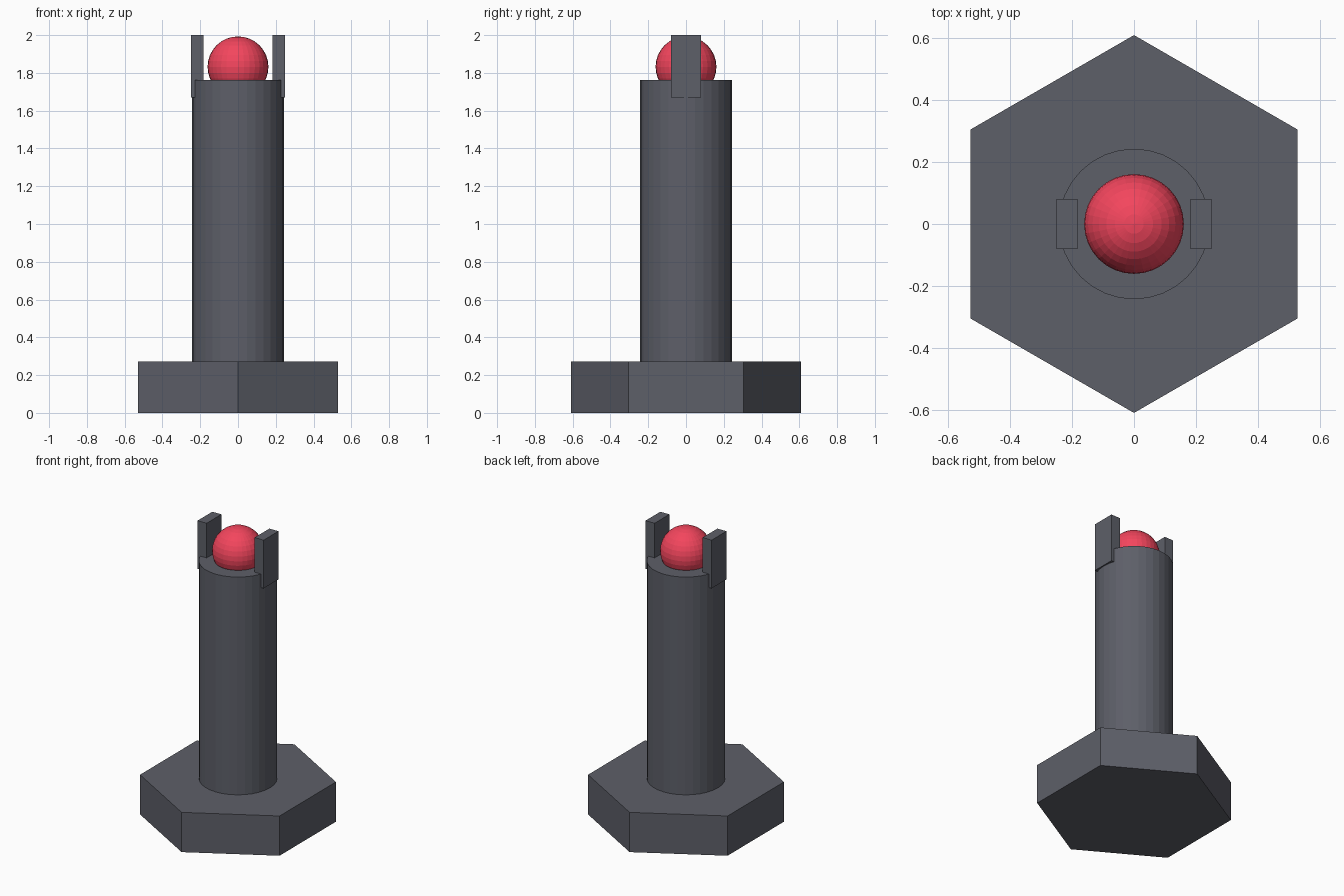
import bpy

if "Cube" in bpy.data.objects:
    bpy.data.objects.remove(bpy.data.objects["Cube"])


def material(name, color):
    mat = bpy.data.materials.new(name)
    mat.diffuse_color = color
    mat.use_nodes = True
    mat.node_tree.nodes["Principled BSDF"].inputs["Base Color"].default_value = mat.diffuse_color
    return mat


dark = material("dark_metal", (0.11, 0.115, 0.14, 1))
red = material("red_glow", (0.9, 0.06, 0.11, 1))


def finish(name, mat):
    obj = bpy.context.object
    obj.name = name
    obj.data.materials.append(mat)
    return obj


def prism(name, sides, radius, z0, z1):
    bpy.ops.mesh.primitive_cylinder_add(
        vertices=sides, radius=radius, depth=z1 - z0, location=(0, 0, (z0 + z1) / 2))
    return finish(name, dark)


# Hexagonal foot with corners along y, and the round post on it
prism("hex_base", 6, 0.61, 0, 0.272)
prism("post", 32, 0.243, 0.272, 1.763)

# Red ball resting in the top of the post
bpy.ops.mesh.primitive_uv_sphere_add(
    segments=32, ring_count=16, radius=0.161, location=(0, 0, 1.832))
finish("ball", red)

# Two upright prongs either side of the ball
for side, label in ((-1, "left"), (1, "right")):
    bpy.ops.mesh.primitive_cube_add(size=1, location=(side * 0.216, 0, 1.835))
    prong = finish(label + "_prong", dark)
    prong.scale = (0.068, 0.16, 0.33)
